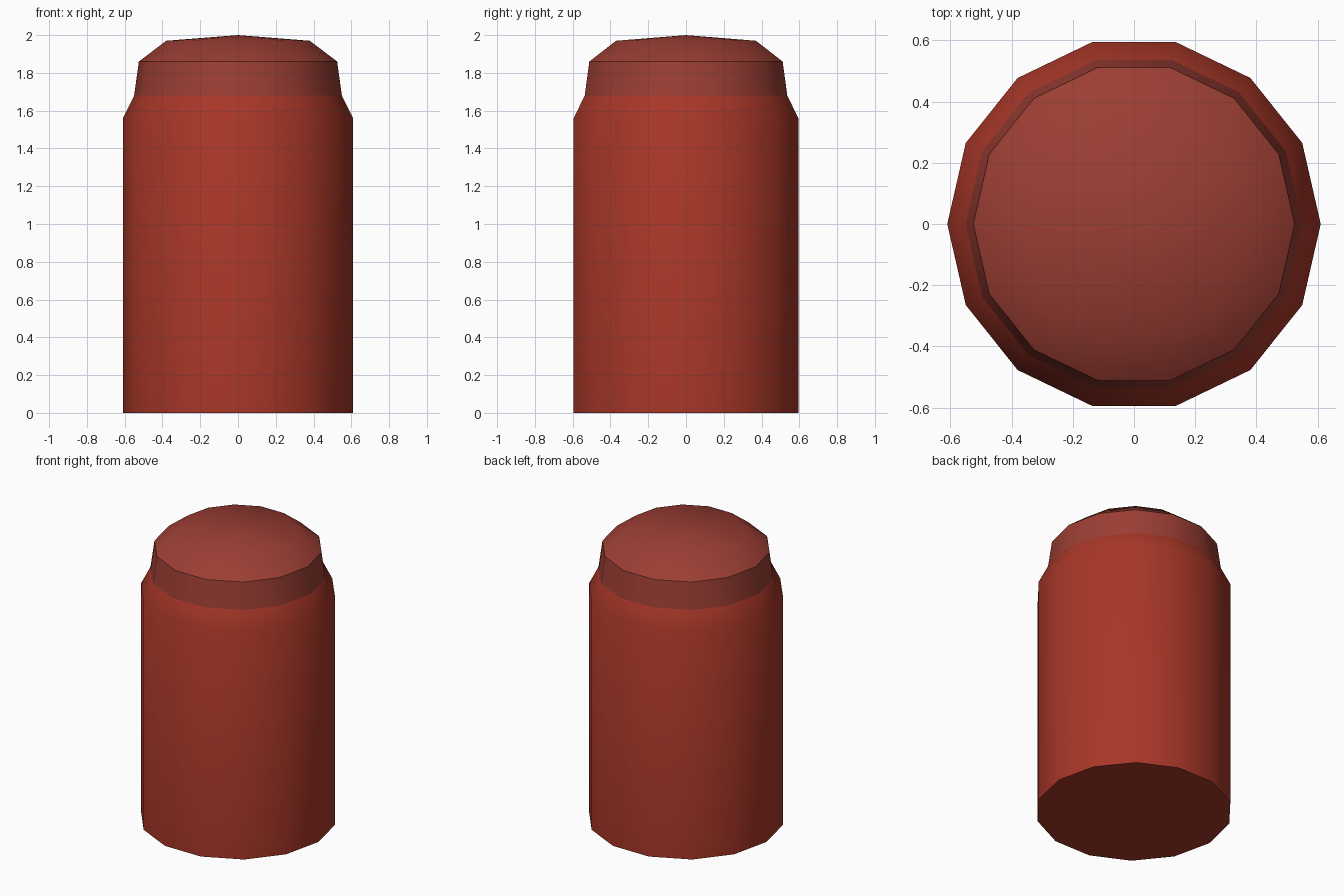
import bpy, bmesh, math

if "Cube" in bpy.data.objects:
    bpy.data.objects.remove(bpy.data.objects["Cube"])

SIDES = 14


def material(name, color):
    mat = bpy.data.materials.new(name)
    mat.diffuse_color = color
    mat.use_nodes = True
    mat.node_tree.nodes["Principled BSDF"].inputs["Base Color"].default_value = mat.diffuse_color
    return mat


def lathe(name, profile, mat, cap_bottom=False):
    """Turn a (radius, z) profile around z; a zero radius makes a pole."""
    bm = bmesh.new()
    rings = []
    for r, z in profile:
        if r == 0:
            rings.append([bm.verts.new((0, 0, z))] * SIDES)
        else:
            rings.append([bm.verts.new((r * math.cos(math.tau * i / SIDES),
                                        r * math.sin(math.tau * i / SIDES), z))
                          for i in range(SIDES)])
    for low, high in zip(rings, rings[1:]):
        for i in range(SIDES):
            j = (i + 1) % SIDES
            corners = [low[i], low[j], high[j], high[i]]
            bm.faces.new(list(dict.fromkeys(corners)))
    if cap_bottom:
        bm.faces.new(rings[0][::-1])
    mesh = bpy.data.meshes.new(name)
    bm.to_mesh(mesh)
    bm.free()
    mesh.materials.append(mat)
    obj = bpy.data.objects.new(name, mesh)
    bpy.context.collection.objects.link(obj)
    bpy.ops.object.select_all(action='DESELECT')
    obj.select_set(True)
    bpy.context.view_layer.objects.active = obj
    bpy.ops.object.shade_smooth_by_angle(angle=math.radians(40))
    return obj


# Straight body with a chamfered shoulder
lathe("body", [(0.61, 0), (0.61, 1.56), (0.55, 1.68)],
      material("body_red", (0.39, 0.038, 0.021, 1)), cap_bottom=True)

# Tapered lid band with a shallow domed top
lathe("lid", [(0.55, 1.68), (0.525, 1.86), (0.38, 1.97), (0, 2.0)],
      material("lid_red", (0.328, 0.048, 0.034, 1)))
